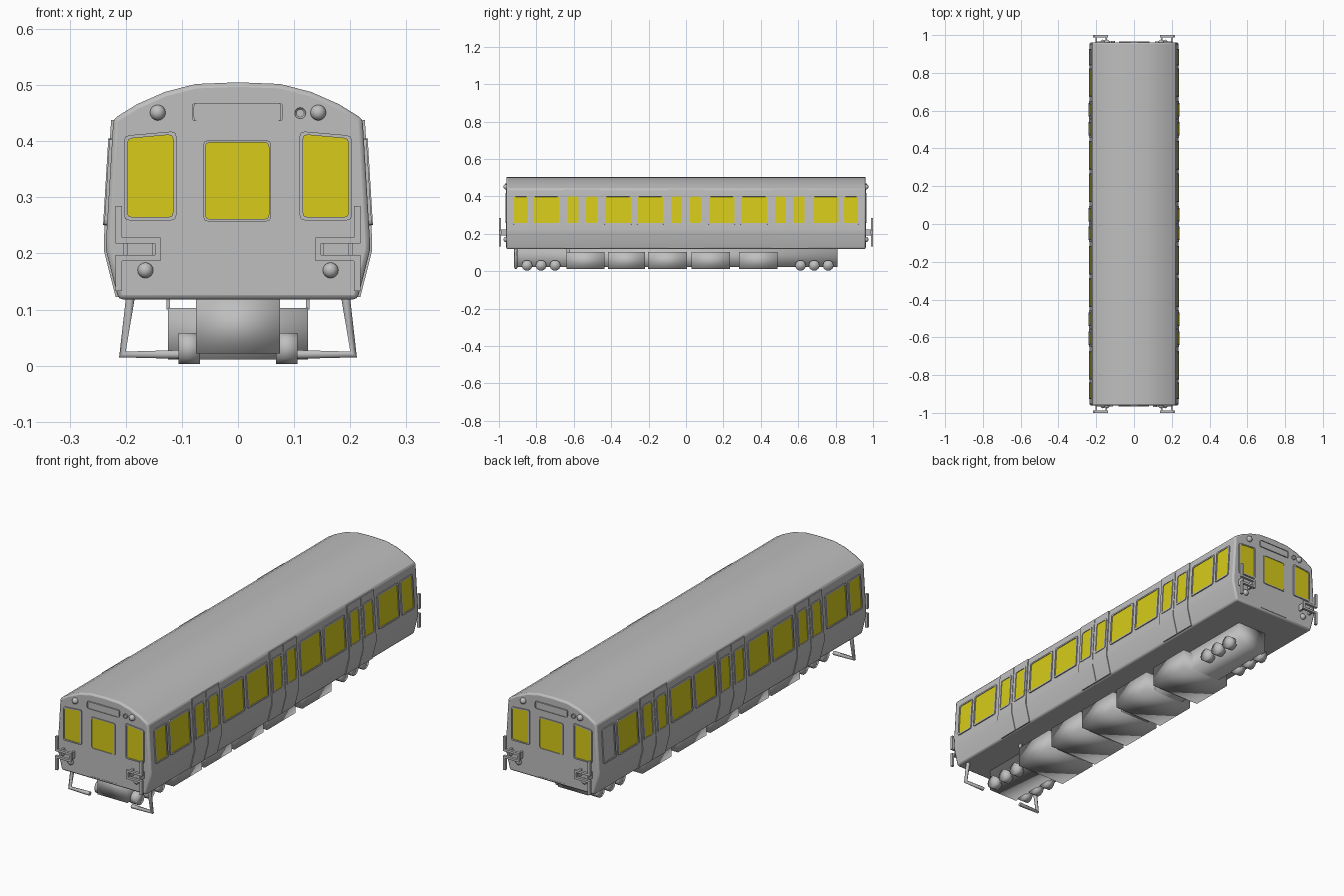
import bpy, bmesh, math
from mathutils import Vector, Matrix

if "Cube" in bpy.data.objects:
    bpy.data.objects.remove(bpy.data.objects["Cube"])


def material(name, rgb):
    m = bpy.data.materials.new(name)
    m.diffuse_color = (*rgb, 1)
    m.use_nodes = True
    m.node_tree.nodes["Principled BSDF"].inputs["Base Color"].default_value = m.diffuse_color
    return m


GREY = material("metal grey", (0.52, 0.52, 0.52))
YELLOW = material("window yellow", (0.68, 0.60, 0.01))
TURN = Matrix.Rotation(math.pi, 4, 'Z')

# Half cross-section of the body shell, from floor to roof crown
PROFILE = [(0.213, 0.118), (0.235, 0.205), (0.235, 0.225), (0.222, 0.44), (0.180, 0.466),
           (0.130, 0.488), (0.075, 0.502), (0.0, 0.505)]


def side_x(z):
    for (x0, z0), (x1, z1) in zip(PROFILE, PROFILE[1:]):
        if z <= z1:
            return x0 + (x1 - x0) * (z - z0) / (z1 - z0)
    return 0.0


def finish(bm, name, smooth=None, turn=False):
    bmesh.ops.recalc_face_normals(bm, faces=bm.faces)
    if turn:
        bm.transform(TURN)
    me = bpy.data.meshes.new(name)
    bm.to_mesh(me)
    bm.free()
    me.materials.append(GREY)
    me.materials.append(YELLOW)
    ob = bpy.data.objects.new(name, me)
    bpy.context.collection.objects.link(ob)
    if smooth is not None:
        bpy.ops.object.select_all(action='DESELECT')
        ob.select_set(True)
        bpy.context.view_layer.objects.active = ob
        bpy.ops.object.shade_smooth_by_angle(angle=math.radians(smooth))
    return ob


def add_box(bm, x, y, z):
    c = [(a + b) / 2 for a, b in (x, y, z)]
    s = [abs(b - a) for a, b in (x, y, z)]
    bmesh.ops.create_cube(bm, size=1, matrix=Matrix.Translation(c) @ Matrix.Diagonal((*s, 1)))


def box(name, x, y, z, smooth=None):
    bm = bmesh.new()
    add_box(bm, x, y, z)
    return finish(bm, name, smooth)


def prism(name, pts, vec, smooth=None, turn=False):
    bm = bmesh.new()
    f = bm.faces.new([bm.verts.new(p) for p in pts])
    r = bmesh.ops.extrude_face_region(bm, geom=[f], use_keep_orig=True)
    bmesh.ops.translate(bm, vec=vec, verts=[v for v in r["geom"] if isinstance(v, bmesh.types.BMVert)])
    return finish(bm, name, smooth, turn)


def rounded(corners, r):
    """Replace every corner of a polygon with a short arc."""
    out = []
    for i, c in enumerate(corners):
        c = Vector(c)
        a = c + (Vector(corners[i - 1]) - c).normalized() * r
        b = c + (Vector(corners[(i + 1) % len(corners)]) - c).normalized() * r
        out += [a, a * 0.25 + c * 0.5 + b * 0.25, b]
    return out


def framed(name, corners, normal, proud, frame, glazed=True, turn=False, r=0.009, sink=0.003):
    """A raised frame around a recessed pane."""
    n = Vector(normal).normalized()
    pts = rounded(corners, r)
    bm = bmesh.new()
    back = [bm.verts.new(p - n * 0.004) for p in pts]
    front = [bm.verts.new(p + n * proud) for p in pts]
    mid = sum(pts, Vector()) / len(pts)
    inner = []
    # Pane outline, shrunk by the frame width on each axis
    half = [max(abs(p[k] - mid[k]) for p in pts) for k in range(3)]
    for p in pts:
        q = Vector([mid[k] + (p[k] - mid[k]) * (1 - min(frame / half[k], 1) if half[k] > 0.02 else 1)
                    for k in range(3)])
        q -= n * (q - p).dot(n)
        inner.append(q)
    rim = [bm.verts.new(q + n * proud) for q in inner]
    low = [bm.verts.new(q + n * (proud - sink)) for q in inner]
    for a, b in ((back, front), (front, rim), (rim, low)):
        for i in range(len(pts)):
            j = (i + 1) % len(pts)
            bm.faces.new((a[i], a[j], b[j], b[i]))
    pane = bm.faces.new(low)
    bm.faces.new(back)
    pane.material_index = 1 if glazed else 0
    return finish(bm, name, None, turn)


def tube(name, pts, radius):
    cu = bpy.data.curves.new(name, 'CURVE')
    cu.dimensions = '3D'
    cu.bevel_depth = radius
    cu.bevel_resolution = 1
    cu.use_fill_caps = True
    sp = cu.splines.new('POLY')
    sp.points.add(len(pts) - 1)
    for p, c in zip(sp.points, pts):
        p.co = (*c, 1)
    cu.materials.append(GREY)
    ob = bpy.data.objects.new(name, cu)
    bpy.context.collection.objects.link(ob)


# Body shell
outline = PROFILE + [(-x, z) for x, z in PROFILE[-2::-1]]
body = prism("body_shell", [(x, -0.961, z) for x, z in outline], (0, 1.922, 0), 30)
bev = body.modifiers.new("edge", 'BEVEL')
bev.width = 0.008
bev.segments = 2
bev.angle_limit = math.radians(50)


# Side windows and doors
def side_window(s, y0, y1, proud, glazed=True):
    z0, z1, f = 0.257, 0.398, 0.007
    c = [(s * side_x(z), y, z) for y, z in
         ((y0 - f, z0 - f), (y1 + f, z0 - f), (y1 + f, z1 + f), (y0 - f, z1 + f))]
    framed("side_window", c, (s, 0, 0.06), proud, f, glazed)


def door_leaf(s, y0, y1):
    zs = [0.122, 0.205, 0.225, 0.438]
    pts = [(s * (side_x(z) + 0.004), y0, z) for z in zs]
    pts += [(s * (side_x(z) - 0.006), y0, z) for z in reversed(zs)]
    prism("door_leaf", pts, (0, y1 - y0, 0), 20)


for s in (-1, 1):
    for m in (-1, 1):
        for a, b in ((0.845, 0.92), (0.68, 0.815), (0.294, 0.433), (0.123, 0.26)):
            y0, y1 = sorted((m * a, m * b))
            side_window(s, y0, y1, 0.005, not (s < 0 and m > 0 and a > 0.8))
    for yc in (-0.555, 0, 0.555):
        for m in (-1, 1):
            y0, y1 = sorted((yc + m * 0.0015, yc + m * 0.096))
            door_leaf(s, y0, y1)
            y0, y1 = sorted((yc + m * 0.021, yc + m * 0.079))
            side_window(s, y0, y1, 0.007)


# End walls: the same set of parts at both ends, turned half round at the back
def lamp(name, x, z, r, turn):
    bm = bmesh.new()
    bmesh.ops.create_uvsphere(bm, u_segments=12, v_segments=8, radius=r,
                              matrix=Matrix.Translation((x, -0.962, z)))
    finish(bm, name, 60, turn)


def end_rect(x0, x1, z0, z1, skew=0.0):
    return [(x0, -0.961, z0), (x1, -0.961, z0), (x1, -0.961, z1 + skew), (x0, -0.961, z1 - skew)]


for turn in (False, True):
    out = (0, -1, 0)
    framed("end_door", end_rect(-0.076, 0.074, 0.128, 0.467), out, 0.002, 0.002, False, turn, 0.004, 0.001)
    framed("end_door_window", end_rect(-0.062, 0.059, 0.257, 0.402), out, 0.005, 0.004, True, turn)
    framed("destination_sign", end_rect(-0.082, 0.080, 0.436, 0.468), out, 0.006, 0.004, False, turn, 0.006)
    for s in (-1, 1):
        x0, x1 = sorted((s * 0.110, s * 0.203))
        framed("end_window", end_rect(x0, x1, 0.259, 0.414, -0.004 * -s * -1), out, 0.005, 0.006, True, turn)
        lamp("head_lamp", s * 0.143, 0.451, 0.014, turn)
        lamp("tail_lamp", s * 0.165, 0.170, 0.014, turn)
        # Corner safety bracket with its stand-off stems
        bm = bmesh.new()
        for xa, xb, z0, z1 in ((0.207, 0.218, 0.218, 0.285), (0.140, 0.218, 0.218, 0.228),
                               (0.138, 0.148, 0.187, 0.228), (0.138, 0.218, 0.187, 0.197),
                               (0.207, 0.218, 0.133, 0.197)):
            add_box(bm, (s * xa, s * xb), (-1.0, -0.988), (z0, z1))
        for x in (0.148, 0.200):
            add_box(bm, (s * (x - 0.004), s * (x + 0.004)), (-0.99, -0.955), (0.192, 0.222))
        finish(bm, "corner_bracket", None, turn)
    # Small marker ring
    bm = bmesh.new()
    bmesh.ops.create_cone(bm, cap_ends=True, segments=12, radius1=0.010, radius2=0.010, depth=0.012,
                          matrix=Matrix.Translation((0.111, -0.962, 0.450)) @ Matrix.Rotation(math.pi / 2, 4, 'X'))
    cap = min(bm.faces, key=lambda f: f.calc_center_median().y)
    bmesh.ops.inset_region(bm, faces=[cap], thickness=0.003, depth=-0.003)
    finish(bm, "marker_ring", 40, turn)

# Underframe beam and equipment boxes
box("centre_beam", (-0.075, 0.075), (-0.9, 0.81), (0.022, 0.119), 180)
for y0, y1 in ((-0.64, -0.435), (-0.417, -0.22), (-0.203, 0.005), (0.03, 0.235), (0.283, 0.49)):
    box("equipment_box", (-0.125, 0.125), (y0, y1), (0.011, 0.103), 180)
for s in (-1, 1):
    box("hanger", (s * 0.121, s * 0.127), (-0.64, -0.62), (0.10, 0.12))
    # Wheels
    for y in (-0.85, -0.775, -0.70, 0.612, 0.685, 0.76):
        bm = bmesh.new()
        bmesh.ops.create_cone(bm, cap_ends=True, segments=10, radius1=0.029, radius2=0.029, depth=0.038,
                              matrix=Matrix.Translation((s * 0.087, y, 0.031)) @ Matrix.Rotation(math.pi / 2, 4, 'Y'))
        finish(bm, "wheel", 180)
    # Front step irons
    tube("step_iron", [(s * 0.192, -0.91, 0.12), (s * 0.206, -0.91, 0.02), (s * 0.105, -0.91, 0.02)], 0.009)
